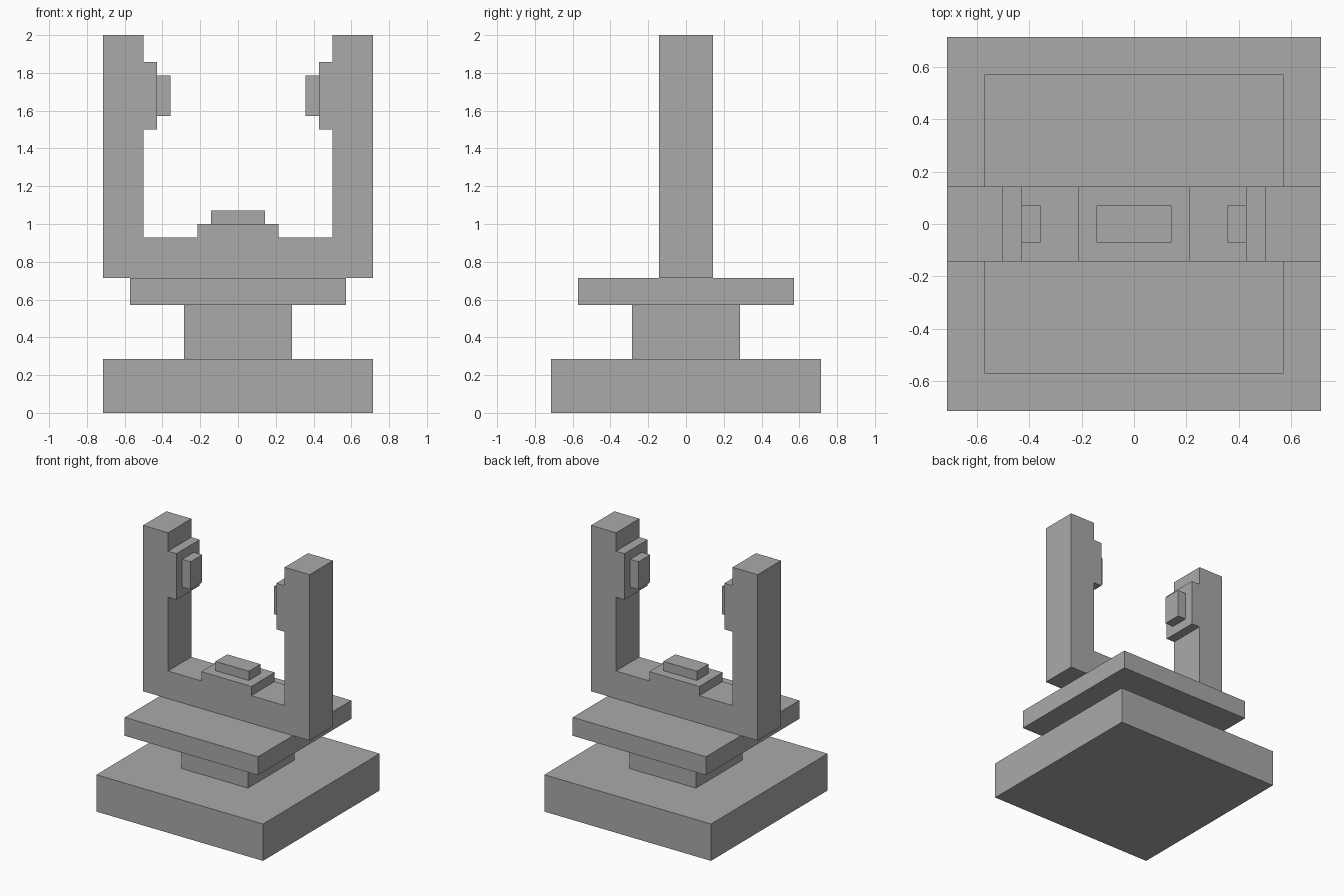
import bpy
import bmesh

cube = bpy.data.objects.get("Cube")
if cube:
    bpy.data.objects.remove(cube, do_unlink=True)

U = 1 / 14  # modelling grid step

grey = bpy.data.materials.new("plain grey")
grey.use_nodes = True
colour = (0.4, 0.4, 0.4, 1)
grey.diffuse_color = colour
grey.node_tree.nodes["Principled BSDF"].inputs["Base Color"].default_value = colour


def finish(name, bm):
    bmesh.ops.recalc_face_normals(bm, faces=bm.faces)
    mesh = bpy.data.meshes.new(name)
    bm.to_mesh(mesh)
    bm.free()
    mesh.materials.append(grey)
    obj = bpy.data.objects.new(name, mesh)
    bpy.context.collection.objects.link(obj)
    return obj


def box(name, x0, x1, half_depth, z0, z1):
    bm = bmesh.new()
    bmesh.ops.create_cube(bm, size=1)
    for v in bm.verts:
        v.co.x = (x1 if v.co.x > 0 else x0) * U
        v.co.y = (half_depth if v.co.y > 0 else -half_depth) * U
        v.co.z = (z1 if v.co.z > 0 else z0) * U
    return finish(name, bm)


def extruded_profile(name, points, half_depth):
    bm = bmesh.new()
    face = bm.faces.new([bm.verts.new((x * U, -half_depth * U, z * U)) for x, z in points])
    new = bmesh.ops.extrude_face_region(bm, geom=[face])["geom"]
    verts = [g for g in new if isinstance(g, bmesh.types.BMVert)]
    bmesh.ops.translate(bm, verts=verts, vec=(0, 2 * half_depth * U, 0))
    return finish(name, bm)


# Stacked square stand
box("base", -10, 10, 10, 0, 4)
box("column", -4, 4, 4, 4, 8)
box("turntable", -8, 8, 8, 8, 10)

# Fork with stepped pads, drawn as one half outline and mirrored
half = [(10, 10), (10, 28), (7, 28), (7, 26), (6, 26), (6, 21), (7, 21),
        (7, 13), (3, 13), (3, 14)]
extruded_profile("fork", half + [(-x, z) for x, z in reversed(half)], 2)

# Small raised buttons on the pads
box("floor_button", -2, 2, 1, 14, 15)
box("left_arm_button", 5, 6, 1, 22, 25)
box("right_arm_button", -6, -5, 1, 22, 25)
